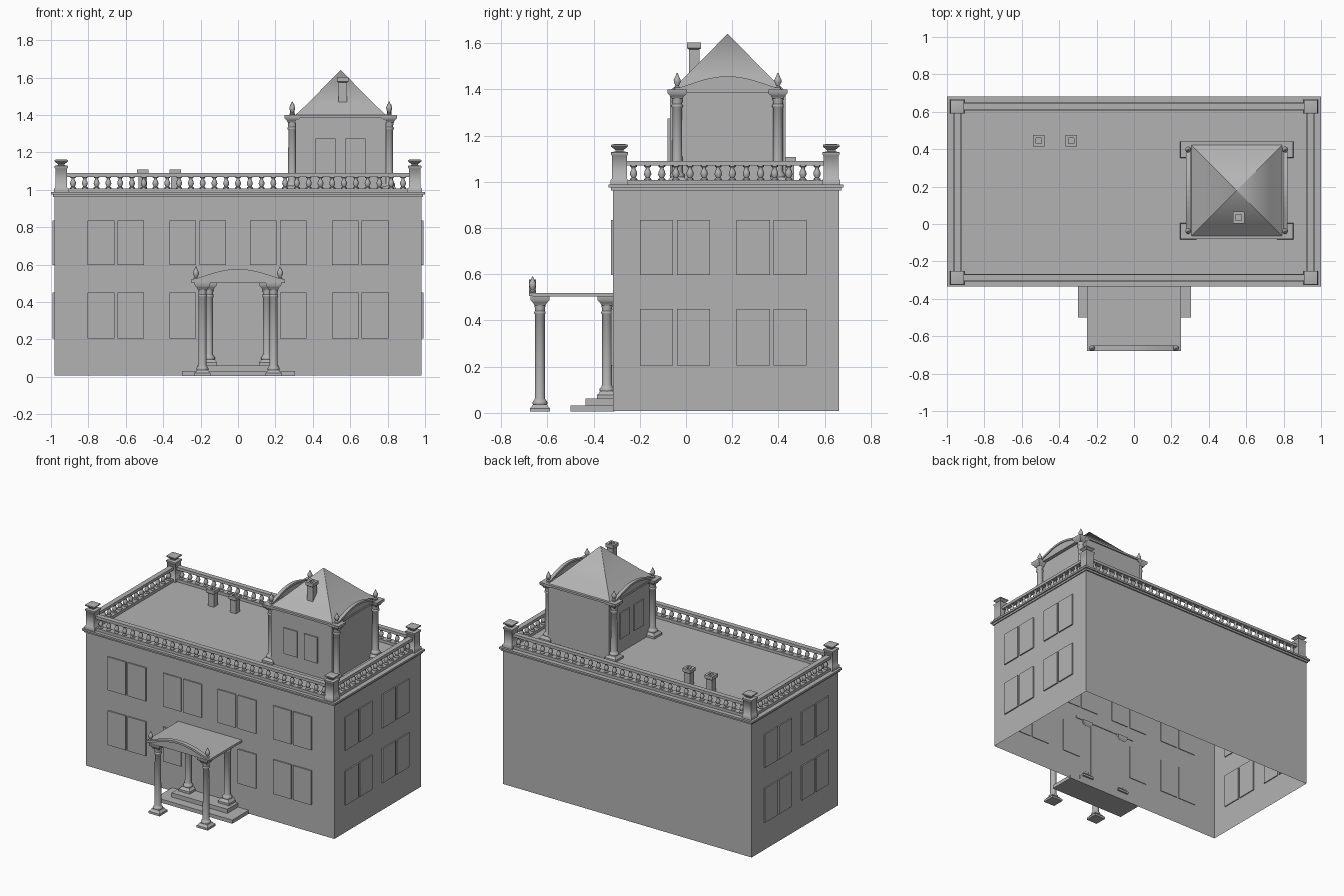
import bpy
import bmesh
from math import cos, sin, pi, sqrt, radians
from mathutils import Matrix, Vector

default = bpy.data.objects.get("Cube")
if default:
    bpy.data.objects.remove(default)

GREY = (0.45, 0.45, 0.45, 1)
stone = bpy.data.materials.new("grey stone")
stone.use_nodes = True
stone.diffuse_color = GREY
stone.node_tree.nodes["Principled BSDF"].inputs["Base Color"].default_value = GREY
parts = []


def finish(name, bm):
    bmesh.ops.recalc_face_normals(bm, faces=bm.faces)
    mesh = bpy.data.meshes.new(name)
    bm.to_mesh(mesh)
    bm.free()
    mesh.materials.append(stone)
    obj = bpy.data.objects.new(name, mesh)
    bpy.context.collection.objects.link(obj)
    parts.append(obj)
    return obj


def box(bm, x, y, z):
    size = Vector((x[1] - x[0], y[1] - y[0], z[1] - z[0]))
    mid = Vector((x[0] + x[1], y[0] + y[1], z[0] + z[1])) / 2
    m = Matrix.Translation(mid) @ Matrix.Diagonal((*size, 1))
    return bmesh.ops.create_cube(bm, size=1, matrix=m)["verts"]


def lathe(bm, profile, at, sides):
    """Stack rings of (radius, height); four sides gives square half-widths."""
    k, turn = (sqrt(2), pi / 4) if sides == 4 else (1, 0)
    rings = []
    for r, h in profile:
        rings.append([bm.verts.new((at[0] + k * r * cos(turn + 2 * pi * i / sides),
                                    at[1] + k * r * sin(turn + 2 * pi * i / sides),
                                    at[2] + h)) for i in range(sides)])
    for a, b in zip(rings, rings[1:]):
        for i in range(sides):
            j = (i + 1) % sides
            bm.faces.new((a[i], a[j], b[j], b[i]))
    bm.faces.new(rings[0][::-1])
    bm.faces.new(rings[-1])


def column(name, x, y, z0, z1):
    """Square stepped foot, round shaft with collars, flared square capital."""
    bm = bmesh.new()
    h = z1 - z0
    lathe(bm, [(.044, 0), (.044, .015), (.036, .022), (.03, .032)], (x, y, z0), 4)
    lathe(bm, [(.03, .03), (.033, .038), (.03, .046), (.025, .05), (.022, .058),
               (.021, h - .08), (.025, h - .075), (.025, h - .068), (.021, h - .064),
               (.024, h - .035)], (x, y, z0), 16)
    lathe(bm, [(.024, h - .04), (.03, h - .028), (.041, h - .018), (.042, h)],
          (x, y, z0), 4)
    finish(name, bm)


def finial(name, x, y, z):
    bm = bmesh.new()
    lathe(bm, [(.014, 0), (.014, .008), (.007, .014), (.015, .03), (.016, .042),
               (.009, .055), (.002, .072)], (x, y, z), 10)
    finish(name, bm)


def chimney(name, x, y, z0, z1):
    bm = bmesh.new()
    h = z1 - z0
    lathe(bm, [(.023, 0), (.023, h - .03), (.031, h - .024), (.031, h),
               (.015, h), (.015, h - .02)], (x, y, z0), 4)
    finish(name, bm)


def pediment(name, centre, half, rise, depth, along_x):
    """Thin arched gable with a raised rim following the curve."""
    bm = bmesh.new()
    steps = 16
    arc = [(half * (2 * i / steps - 1), rise * sin(pi * i / steps) ** 1.2) for i in range(steps + 1)]

    def strip(lower, upper, d):
        for a, b, c, e in zip(lower, lower[1:], upper[1:], upper):
            face = []
            for s in (-d, d):
                loop = []
                for u, h in (a, b, c, e):
                    p = Vector((u, s, h)) if along_x else Vector((s, u, h))
                    loop.append(bm.verts.new(p + Vector(centre)))
                bm.faces.new(loop)
                face.append(loop)
            for i in range(4):
                j = (i + 1) % 4
                bm.faces.new((face[0][i], face[0][j], face[1][j], face[1][i]))

    strip([(u, -.008) for u, h in arc], arc, depth * .5)
    strip([(u, h - .008) for u, h in arc], [(u, h + .006) for u, h in arc], depth)
    bmesh.ops.remove_doubles(bm, verts=bm.verts, dist=.00001)
    finish(name, bm)


# Main walls, open underneath
bm = bmesh.new()
box(bm, (-.982, .982), (-.315, .662), (.008, .97))
bmesh.ops.delete(bm, geom=[f for f in bm.faces if f.calc_center_median().z < .1],
                 context="FACES")
finish("main_walls", bm)

# Cornice and roof deck
bm = bmesh.new()
box(bm, (-.99, .99), (-.325, .672), (.962, .975))
box(bm, (-1, 1), (-.335, .682), (.975, .988))
finish("cornice", bm)

# Paired windows on the front and both ends
W = .143
rows = ((.205, .45), (.597, .835))
front = [s * c for s in (-1, 1) for c in (.135, .296, .574, .732)]
bm = bmesh.new()
for z in rows:
    for x in front:
        if z[0] > .5 or abs(x) > .2:      # doorway stands in the lower middle
            box(bm, (x - W / 2, x + W / 2), (-.324, -.31), z)
    for y in (-.128, .033, .291, .451):
        for s in (-1, 1):
            box(bm, sorted((s * .975, s * .991)), (y - W / 2, y + W / 2), z)
finish("main_windows", bm)

# Balustrade rails
XR, YF, YB = .945, -.288, .628
bm = bmesh.new()
for z, r in (((.988, 1.008), .022), ((1.07, 1.09), .018)):
    for y in (YF, YB):
        box(bm, (-XR, XR), (y - r, y + r), z)
    for x in (-XR, XR):
        box(bm, (x - r, x + r), (YF, YB), z)
finish("balustrade_rails", bm)

# Vase-shaped balusters
vase = [(.016, 0), (.016, .006), (.009, .012), (.016, .026), (.014, .038),
        (.008, .05), (.009, .056), (.015, .06), (.015, .066)]
bm = bmesh.new()
for i in range(1, 30):
    for y in (YF, YB):
        lathe(bm, vase, (-XR + 2 * XR * i / 30, y, 1.006), 8)
for i in range(1, 15):
    for x in (-XR, XR):
        lathe(bm, vase, (x, YF + (YB - YF) * i / 15, 1.006), 8)
finish("balusters", bm)

# Corner posts with flared caps
for side, x in (("right", -XR), ("left", XR)):
    for end, y in (("front", YF), ("back", YB)):
        bm = bmesh.new()
        lathe(bm, [(.038, 0), (.038, .02), (.032, .026), (.032, .125), (.037, .13),
                   (.037, .14), (.018, .144), (.018, .15), (.036, .164), (.036, .172),
                   (.024, .175)], (x, y, .988), 4)
        finish(f"{end}_{side}_corner_post", bm)

# Roof tower walls and windows
CX, CY = .549, .18
bm = bmesh.new()
box(bm, (.308, .79), (-.07, .43), (.98, 1.39))
finish("tower_walls", bm)
bm = bmesh.new()
for x in (.468, .628):
    box(bm, (x - .053, x + .053), (-.079, -.06), (1.09, 1.275))
for y in (.1, .26):
    box(bm, (.299, .32), (y - .053, y + .053), (1.09, 1.275))
finish("tower_windows", bm)

# Tower eaves and pyramid roof
bm = bmesh.new()
box(bm, (.282, .816), (-.08, .44), (1.386, 1.4))
finish("tower_eaves", bm)
bm = bmesh.new()
lathe(bm, [(.245, 1.398), (.18, 1.458), (.001, 1.64)], (CX, CY, 0), 4)
finish("tower_roof", bm)

# Tower columns, finials and side gables
for side, x in (("right", .29), ("left", .808)):
    for end, y in (("front", -.038), ("back", .398)):
        column(f"tower_{end}_{side}_column", x, y, .988, 1.4)
        finial(f"tower_{end}_{side}_finial", x, y, 1.4)
    pediment(f"tower_{side}_gable", (x, CY, 1.395), .235, .056, .012, False)

# Chimneys
chimney("roof_chimney_outer", -.51, .445, .98, 1.108)
chimney("roof_chimney_inner", -.335, .445, .98, 1.108)
chimney("tower_chimney", .56, .035, 1.4, 1.603)

# Porch steps and door
bm = bmesh.new()
box(bm, (-.3, .305), (-.5, -.31), (.006, .032))
box(bm, (-.22, .22), (-.435, -.31), (.032, .062))
finish("porch_steps", bm)
bm = bmesh.new()
box(bm, (-.125, .125), (-.322, -.31), (.062, .485))
finish("door", bm)

# Porch columns, roof, gable and finials
for side, s in (("right", -1), ("left", 1)):
    column(f"porch_front_{side}_column", s * .19, -.632, .005, .505)
    column(f"porch_back_{side}_column", s * .155, -.342, .062, .505)
    finial(f"porch_{side}_finial", s * .225, -.664, .518)
bm = bmesh.new()
box(bm, (-.252, .252), (-.665, -.31), (.503, .519))
finish("porch_roof", bm)
pediment("porch_gable", (0, -.664, .513), .252, .058, .015, True)

# Smooth the turned pieces and keep corners crisp
bpy.ops.object.select_all(action="DESELECT")
for obj in parts:
    obj.select_set(True)
bpy.context.view_layer.objects.active = parts[0]
bpy.ops.object.shade_smooth_by_angle(angle=radians(46))
